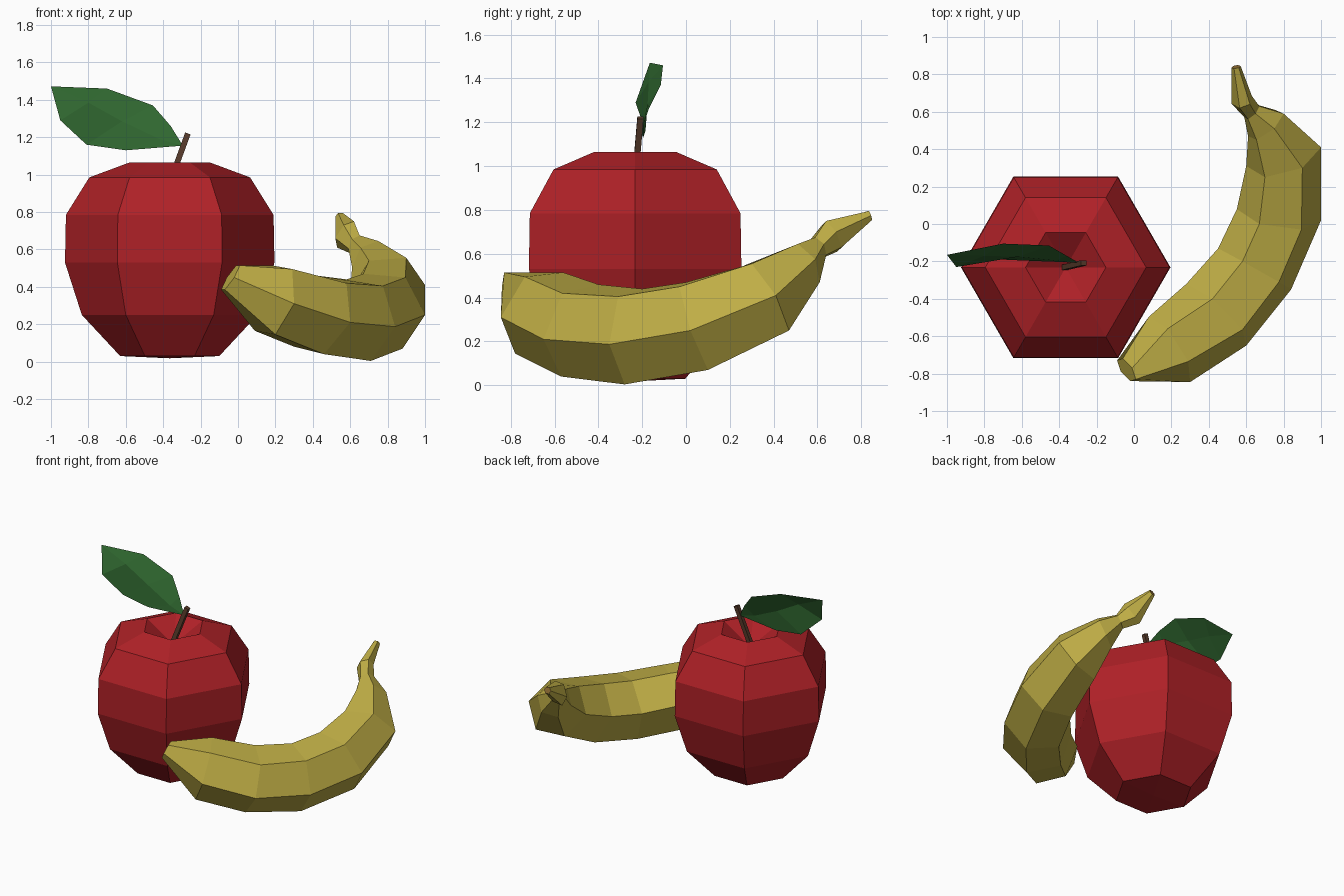
import bpy
from math import sin, cos, pi
from mathutils import Vector as V

if "Cube" in bpy.data.objects:
    bpy.data.objects.remove(bpy.data.objects["Cube"])


def material(name, rgb):
    m = bpy.data.materials.new(name)
    m.diffuse_color = (*rgb, 1)
    m.use_nodes = True
    m.node_tree.nodes["Principled BSDF"].inputs["Base Color"].default_value = m.diffuse_color
    return m


def add_mesh(name, verts, faces, *mats):
    me = bpy.data.meshes.new(name)
    me.from_pydata([tuple(v) for v in verts], [], faces)
    for m in mats:
        me.materials.append(m)
    ob = bpy.data.objects.new(name, me)
    bpy.context.collection.objects.link(ob)
    return ob


def loft(rings):
    """Join equal-sized rings with quads; returns vertices and side faces."""
    n = len(rings[0])
    verts = [v for r in rings for v in r]
    faces = [(i*n+j, i*n+(j+1) % n, (i+1)*n+(j+1) % n, (i+1)*n+j)
             for i in range(len(rings)-1) for j in range(n)]
    return verts, faces


red = material("apple_red", (0.43, 0.015, 0.02))
brown = material("stem_brown", (0.10, 0.045, 0.025))
green = material("leaf_green", (0.03, 0.14, 0.03))
yellow = material("banana_yellow", (0.52, 0.42, 0.06))
tip_brown = material("banana_tip_brown", (0.25, 0.14, 0.03))

# Apple: six-sided lathe with a dimple on top
cx, cy = -0.365, -0.232
profile = [(0.265, 0.03), (0.47, 0.25), (0.56, 0.53), (0.555, 0.785),
           (0.43, 0.985), (0.215, 1.065)]
rings = [[V((cx + r*cos(k*pi/3), cy + r*sin(k*pi/3), z)) for k in range(6)]
         for r, z in profile]
verts, faces = loft(rings)
base, n = len(verts), len(verts) - 6
verts += [V((cx, cy, 0.018)), V((cx, cy, 0.93))]
for k in range(6):
    j = (k+1) % 6
    faces += [(j, k, base), (n+k, n+j, base+1)]
add_mesh("apple", verts, faces, red)

# Stem: thin leaning square rod
rings = []
for c in (V((-0.378, -0.234, 0.92)), V((-0.268, -0.208, 1.22))):
    rings.append([c + V((0.02*cos(a), 0.02*sin(a), -0.008*cos(a)))
                  for a in (pi/4 + k*pi/2 for k in range(4))])
verts, faces = loft(rings)
add_mesh("apple_stem", verts, faces + [(3, 2, 1, 0), (4, 5, 6, 7)], brown)

# Leaf: base, tip, then upper edge, midrib and lower edge
verts = [(-0.295, -0.207, 1.155), (-1.0, -0.165, 1.472),
         (-0.36, -0.17, 1.26), (-0.455, -0.115, 1.37), (-0.70, -0.105, 1.46),
         (-0.42, -0.195, 1.19), (-0.62, -0.175, 1.285), (-0.80, -0.17, 1.385),
         (-0.60, -0.195, 1.13), (-0.81, -0.185, 1.16), (-0.95, -0.23, 1.29)]
faces = [(0, 5, 2), (2, 5, 6, 3), (3, 6, 7, 4), (4, 7, 1),
         (0, 8, 5), (5, 8, 9, 6), (6, 9, 10, 7), (7, 10, 1)]
add_mesh("leaf", verts, faces, green)

# Banana: hexagonal sections given as centre, outward axis, upward axis
sections = [
    ((-0.04, -0.78, 0.45), (0.02, -0.06, 0.0), (0.03, 0.01, 0.065)),
    ((0.19, -0.67, 0.33), (0.11, -0.175, -0.02), (-0.01, 0.11, 0.185)),
    ((0.44, -0.485, 0.25), (0.16, -0.165, -0.04), (-0.02, 0.085, 0.21)),
    ((0.645, -0.24, 0.222), (0.195, -0.11, -0.035), (-0.065, 0.04, 0.218)),
    ((0.775, 0.05, 0.27), (0.225, -0.03, -0.02), (-0.105, -0.05, 0.20)),
    ((0.80, 0.36, 0.395), (0.20, 0.05, 0.015), (-0.10, -0.11, 0.145)),
    ((0.705, 0.53, 0.54), (0.095, 0.06, 0.035), (-0.05, -0.08, 0.07)),
    ((0.63, 0.60, 0.625), (0.04, 0.03, 0.02), (-0.02, -0.04, 0.03)),
    ((0.575, 0.665, 0.68), (0.055, 0.02, 0.02), (-0.01, -0.045, 0.05)),
    ((0.545, 0.84, 0.775), (0.025, 0.005, 0.0), (-0.01, -0.01, 0.02)),
]
rings = []
for c, b, a in sections:
    c, b, a = V(c), V(b), V(a)
    rings.append([c+b, c+a+b, c+a, c-b, c-a-b, c-a])
verts, faces = loft(rings)
last = len(verts) - 6
faces = [f[::-1] for f in faces] + [tuple(range(6)), tuple(range(last+5, last-1, -1))]
banana = add_mesh("banana", verts, faces, yellow, tip_brown)
banana.data.polygons[-1].material_index = 1

# Make closed shells face outward
import bmesh
for name in ("apple", "apple_stem", "banana"):
    me = bpy.data.objects[name].data
    bm = bmesh.new()
    bm.from_mesh(me)
    bmesh.ops.recalc_face_normals(bm, faces=bm.faces)
    bm.to_mesh(me)
    bm.free()
